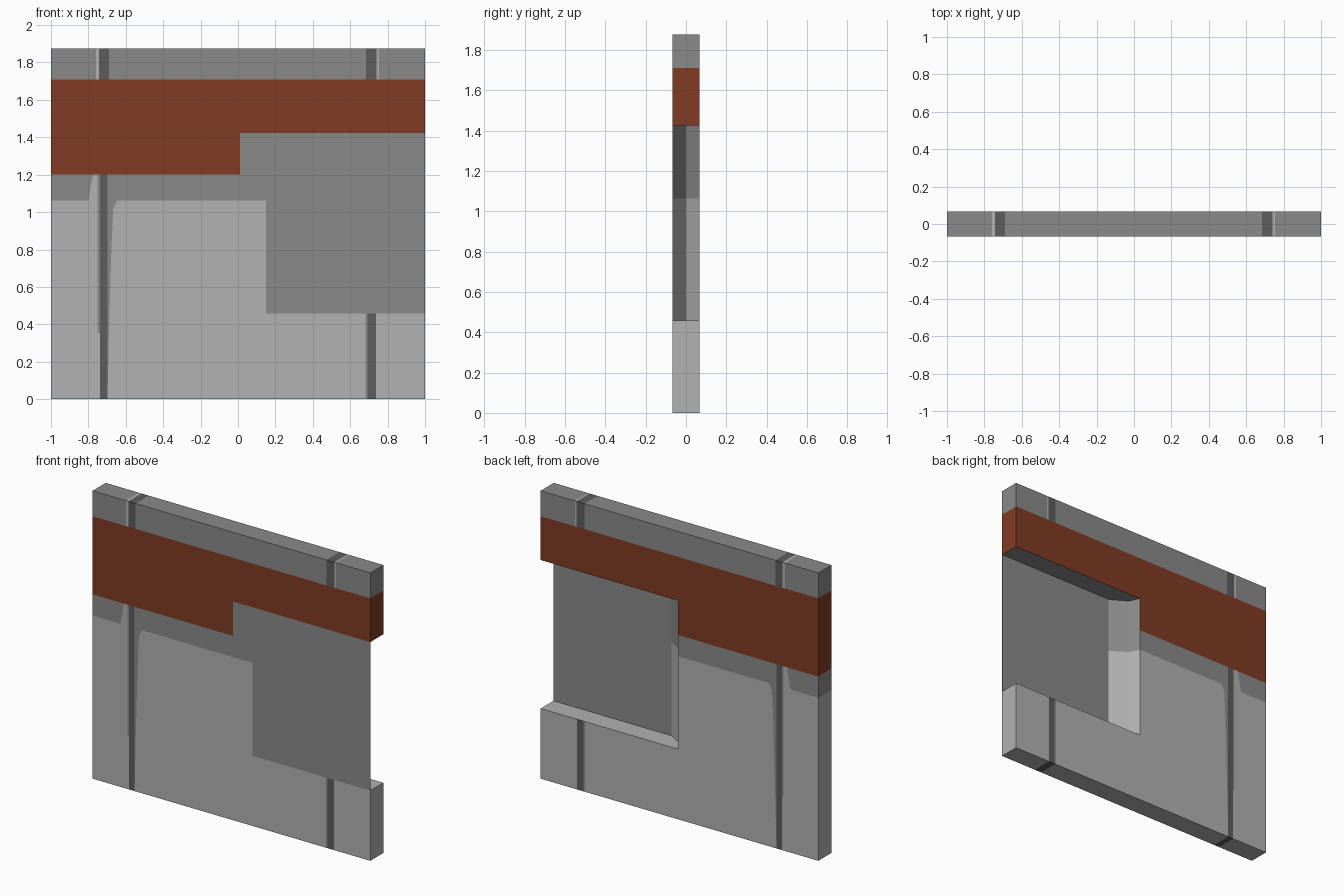
import bpy, bmesh
from mathutils import Vector

if "Cube" in bpy.data.objects:
    bpy.data.objects.remove(bpy.data.objects["Cube"])

H, T = 1.875, 0.067            # wall height, half thickness
LO, HI = 0.457, 1.424          # opening bottom and top
BAND_LO, BAND_HI, DADO = 1.2, 1.709, 1.062


def material(name, rgb):
    m = bpy.data.materials.new(name)
    m.diffuse_color = (*rgb, 1)
    m.use_nodes = True
    m.node_tree.nodes["Principled BSDF"].inputs["Base Color"].default_value = m.diffuse_color
    return m


MID = material("mid_grey", (0.255, 0.255, 0.255))
LIGHT = material("light_grey", (0.445, 0.445, 0.445))
DARK = material("dark_grey", (0.110, 0.110, 0.110))
BROWN = material("rust_brown", (0.222, 0.044, 0.017))


def prism(name, profile, z0, z1, mats):
    """Extrude an xy outline from z0 to z1."""
    bm = bmesh.new()
    face = bm.faces.new([bm.verts.new((x, y, z0)) for x, y in profile])
    ext = bmesh.ops.extrude_face_region(bm, geom=[face])
    for v in ext["geom"]:
        if isinstance(v, bmesh.types.BMVert):
            v.co.z = z1
    bmesh.ops.recalc_face_normals(bm, faces=bm.faces[:])
    me = bpy.data.meshes.new(name)
    bm.to_mesh(me)
    bm.free()
    for m in mats:
        me.materials.append(m)
    ob = bpy.data.objects.new(name, me)
    bpy.context.collection.objects.link(ob)
    return ob


def box(name, x0, x1, y0, y1, z0, z1, mats):
    return prism(name, [(x0, y0), (x1, y0), (x1, y1), (x0, y1)], z0, z1, mats)


# Wall with a side opening whose jamb is splayed in two facets
wall = box("wall", -1, 1, -T, T, 0, H, [MID, LIGHT, DARK, BROWN])
cutter = prism("opening_cutter",
               [(0.15, -0.2), (0.15, -T), (0.04, 0), (0.01, T), (0.01, 0.2),
                (1.2, 0.2), (1.2, -0.2)], LO, HI, [MID])
cutter.hide_render = True
mod = wall.modifiers.new("opening", 'BOOLEAN')
mod.operation = 'DIFFERENCE'
mod.solver = 'EXACT'
mod.object = cutter
bpy.context.view_layer.objects.active = wall
bpy.ops.object.modifier_apply(modifier=mod.name)
bpy.data.objects.remove(cutter)

# Thin panel closing the opening, flush with the front
box("recessed_panel", 0.15, 1, -T, -T + 0.003, LO, HI, [MID])

# Cut the colour boundaries into the wall
bm = bmesh.new()
bm.from_mesh(wall.data)


def cut(co, no, keep=lambda c: True):
    faces = [f for f in bm.faces if keep(f.calc_center_median())]
    geom = set(faces)
    for f in faces:
        geom.update(f.verts)
        geom.update(f.edges)
    bmesh.ops.bisect_plane(bm, geom=list(geom), dist=1e-4,
                           plane_co=co, plane_no=no)


right_edge = [(0.05, -0.697), (0.35, -0.69), (0.8, -0.677),
              (1.02, -0.667), (DADO, -0.645)]
left_edge = [(DADO, -0.8), (BAND_LO, -0.775)]

for z in (LO, HI, BAND_HI, BAND_LO, DADO, 1.02, 0.8, 0.35, 0.05):
    cut((0, 0, z), (0, 0, 1))
cut((0.01, 0, 0), (1, 0, 0), lambda c: BAND_LO < c.z < HI)
for x in (-0.76, -0.743, -0.69, 0.684, 0.738, 0.745, 0.754):
    cut((x, 0, 0), (1, 0, 0), lambda c: c.z > BAND_HI)
for x in (-0.75, -0.738, -0.698):
    cut((x, 0, 0), (1, 0, 0), lambda c: c.z < BAND_LO)
for x in (0.682, 0.692, 0.738):
    cut((x, 0, 0), (1, 0, 0), lambda c: c.z < LO - 1e-3)
for line in (right_edge, left_edge):
    for (z0, x0), (z1, x1) in zip(line, line[1:]):
        cut((x0, 0, z0), (z1 - z0, 0, x0 - x1),
            lambda c: z0 < c.z < z1 and c.x < 0.1)


def edge_x(line, z):
    for (z0, x0), (z1, x1) in zip(line, line[1:]):
        if z0 <= z <= z1:
            return x0 + (x1 - x0) * (z - z0) / (z1 - z0)
    return line[0][1]


def colour(c, n):
    x, z = c.x, c.z
    if abs(n.z) > 0.5 and 0.1 < z < H - 0.1:      # sill and lintel underside
        return 1 if n.z > 0 else 0
    if z > BAND_HI:                               # top strip
        if -0.743 < x < -0.69 or 0.684 < x < 0.738:
            return 2
        return 1 if -0.76 < x < -0.743 or 0.745 < x < 0.754 else 0
    if z > HI or (z > BAND_LO and x < 0.01):      # coloured band
        return 3
    if z > BAND_LO:
        return 0
    if -0.738 < x < -0.698 or (z < LO and 0.692 < x < 0.738):
        return 2                                  # seams
    if z > DADO:
        return 1 if edge_x(left_edge, z) < x < -0.75 else 0
    if z < LO and 0.682 < x < 0.692:
        return 0
    if z > 0.35 and -0.75 < x < -0.738:
        return 0
    if z > 0.05 and -0.698 < x < edge_x(right_edge, z):
        return 0
    return 1


bm.normal_update()
for f in bm.faces:
    f.smooth = False
    f.material_index = colour(f.calc_center_median(), f.normal)
bm.to_mesh(wall.data)
bm.free()
